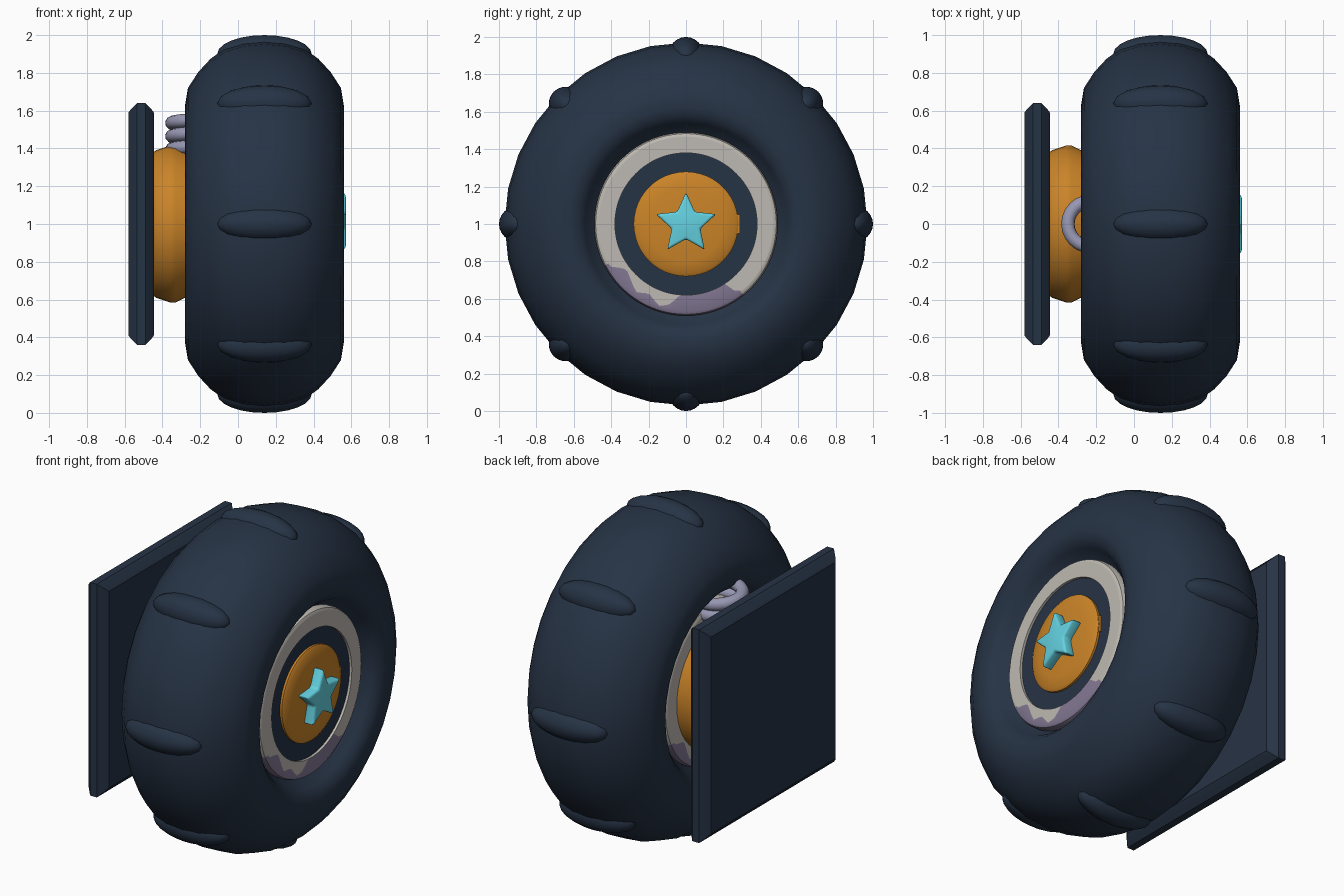
import bpy, bmesh, math
from mathutils import Matrix

if "Cube" in bpy.data.objects:
    bpy.data.objects.remove(bpy.data.objects["Cube"])

def material(name, rgb):
    m = bpy.data.materials.new(name)
    lin = [((c / 255 + 0.055) / 1.055) ** 2.4 for c in rgb]
    m.diffuse_color = (*lin, 1)
    m.use_nodes = True
    m.node_tree.nodes["Principled BSDF"].inputs["Base Color"].default_value = m.diffuse_color
    return m

NAVY = material("dark navy", (38, 51, 69))
ORANGE = material("orange", (203, 132, 40))
GREY = material("warm grey", (190, 185, 178))
DIRT = material("dusty purple", (133, 122, 150))
CYAN = material("cyan", (100, 210, 225))
STEEL = material("lilac steel", (150, 150, 178))

def finish(name, bm, mats, angle=35, smooth=True):
    bmesh.ops.recalc_face_normals(bm, faces=bm.faces)
    me = bpy.data.meshes.new(name)
    bm.to_mesh(me)
    bm.free()
    for m in mats:
        me.materials.append(m)
    ob = bpy.data.objects.new(name, me)
    bpy.context.collection.objects.link(ob)
    if smooth:
        bpy.ops.object.select_all(action='DESELECT')
        ob.select_set(True)
        bpy.context.view_layer.objects.active = ob
        bpy.ops.object.shade_smooth_by_angle(angle=math.radians(angle))
    return ob

def lathe(name, profile, mats, segs=32, phase=0.0, angle=35, smooth=True, closed=False, rule=None):
    """Spin (x, radius) points round the x axis at z = 1; radius may be a function of the angle."""
    bm = bmesh.new()
    rings = []
    for x, r in profile:
        ring = []
        for i in range(segs):
            a = 2 * math.pi * i / segs + phase
            rr = r(a) if callable(r) else r
            ring.append(bm.verts.new((x, rr * math.sin(a), 1 - rr * math.cos(a))))
        rings.append(ring)
    pairs = list(zip(rings, rings[1:])) + ([(rings[-1], rings[0])] if closed else [])
    for k, (p, q) in enumerate(pairs):
        for i in range(segs):
            j = (i + 1) % segs
            f = bm.faces.new((p[i], p[j], q[j], q[i]))
            if rule:
                f.material_index = rule(k, 2 * math.pi * (i + 0.5) / segs)
    if not closed:
        bm.faces.new(rings[0])
        bm.faces.new(rings[-1])
    return finish(name, bm, mats, angle, smooth)

CX = 0.14  # middle of the tyre

# tyre
half = [(0.28, 0.45), (0.31, 0.505), (0.37, 0.54), (0.405, 0.575), (0.42, 0.63), (0.405, 0.72),
        (0.35, 0.805), (0.285, 0.875), (0.21, 0.928), (0.11, 0.96)]
prof = [(CX + u, r) for u, r in half] + [(CX, 0.97)] + [(CX - u, r) for u, r in reversed(half)]
lathe("tyre", prof, [NAVY], closed=True, angle=60)

# eight rounded tread lugs
for i in range(8):
    bm = bmesh.new()
    bmesh.ops.create_uvsphere(bm, u_segments=20, v_segments=12, radius=1)
    bm.transform(Matrix.Translation((CX, 0, 1)) @ Matrix.Rotation(i * math.pi / 4, 4, 'X')
                 @ Matrix.Translation((0, 0, 0.9)) @ Matrix.Diagonal((0.25, 0.095, 0.1, 1)))
    finish("tread_lug", bm, [NAVY], 80)

# rim rings, with a wavy dirt line on the lower part
wave = [(-62, .465), (-59, .455), (-56, .415), (-52, .40), (-46, .415), (-36, .45), (-28, .42), (-18, .46),
        (-12, .44), (-5, .382), (33, .382), (36, .44), (40, .465)]

def dirt_line(a):
    d = (math.degrees(a) + 180) % 360 - 180
    for (a0, r0), (a1, r1) in zip(wave, wave[1:]):
        if a0 <= d <= a1:
            return r0 + (r1 - r0) * (d - a0) / (a1 - a0)
    return 0.465

def dirt_rule(k, a):
    d = (math.degrees(a) + 180) % 360 - 180
    return 1 if k in (2, 3, 4, 5) and -62 < d < 40 else 0

rim = [(0.25, .38), (0.35, .38), (0.35, dirt_line), (0.35, .468), (0.342, .483), (0.325, .49), (0.25, .49)]
for name, turn in (("rim_outer", 0), ("rim_inner", math.pi)):
    ob = lathe(name, rim, [GREY, DIRT], segs=120, closed=True, rule=dirt_rule)
    ob.rotation_euler.z = turn
    ob.location.x = CX

# hub: dark disc, orange cap with a small tab
lathe("hub_disc", [(0.0, .385), (0.475, .385)], [NAVY], segs=48)
lathe("hub_cap", [(0.40, .28), (0.488, .28), (0.498, .265), (0.507, .2), (0.513, .1), (0.515, .03)], [ORANGE], segs=48)
bm = bmesh.new()
bmesh.ops.create_cube(bm, size=1)
bm.transform(Matrix.Translation((0.46, 0.265, 1)) @ Matrix.Diagonal((0.05, 0.05, 0.1, 1)))
finish("hub_cap_tab", bm, [ORANGE], smooth=False)

# star badge
bm = bmesh.new()
pts = []
for i in range(10):
    r = 0.17 if i % 2 == 0 else 0.08
    a = i * math.pi / 5
    pts.append(bm.verts.new((0.50, r * math.sin(a), 1 + r * math.cos(a))))
face = bm.faces.new(pts)
ext = bmesh.ops.extrude_face_region(bm, geom=[face])
bmesh.ops.translate(bm, vec=(0.072, 0, 0), verts=[v for v in ext["geom"] if isinstance(v, bmesh.types.BMVert)])
bmesh.ops.recalc_face_normals(bm, faces=bm.faces)
bmesh.ops.bevel(bm, geom=list(bm.edges), offset=0.014, segments=3, profile=0.5, affect='EDGES')
finish("star_badge", bm, [CYAN], 50)

# brake drum behind the wheel
lathe("brake_drum", [(-0.455, .36), (-0.452, .375), (-0.435, .39), (-0.36, .415), (-0.33, .415),
                     (-0.28, .39), (-0.15, .385)], [ORANGE], segs=48, angle=40)

# square mounting plate: a four-sided lathe
s = math.sqrt(2)
lathe("mounting_plate", [(-0.58, .59 * s), (-0.565, .61 * s), (-0.535, .64 * s), (-0.49, .64 * s),
                         (-0.46, .61 * s), (-0.445, .59 * s)],
      [NAVY], segs=4, phase=math.pi / 4, angle=30)

# coil spring
cu = bpy.data.curves.new("coil_spring", 'CURVE')
cu.dimensions = '3D'
cu.bevel_depth = 0.036
cu.bevel_resolution = 3
cu.use_fill_caps = True
sp = cu.splines.new('POLY')
n, turns = 96, 4
sp.points.add(n)
for i, p in enumerate(sp.points):
    a = 2 * math.pi * turns * i / n
    p.co = (-0.23 + 0.12 * math.cos(a), 0.12 * math.sin(a), 1.29 + 0.07 * turns * i / n, 1)
sp.use_smooth = True
cu.materials.append(STEEL)
bpy.context.collection.objects.link(bpy.data.objects.new("coil_spring", cu))
